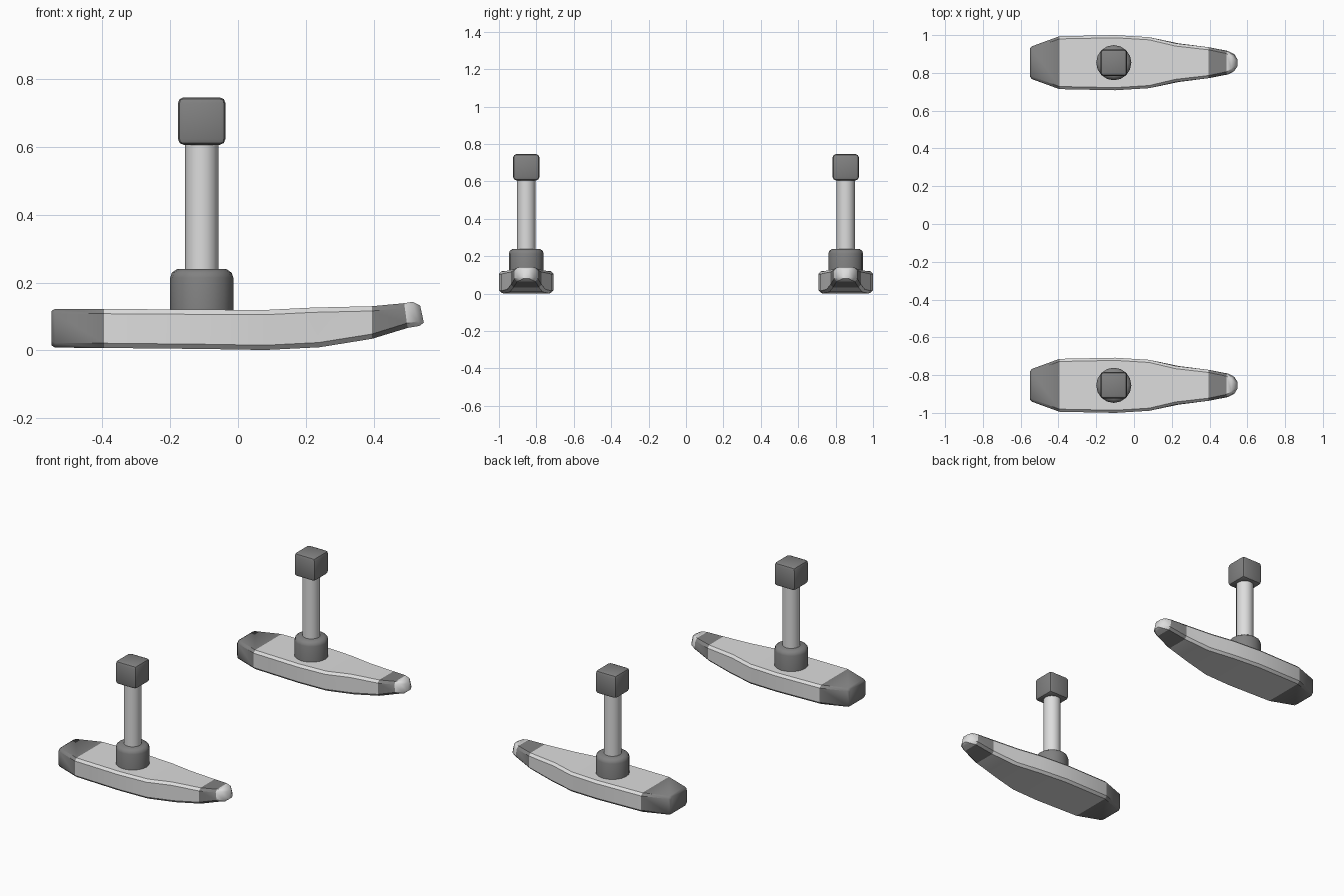
import bpy, bmesh, math

if "Cube" in bpy.data.objects:
    bpy.data.objects.remove(bpy.data.objects["Cube"])


def material(name, v):
    m = bpy.data.materials.new(name)
    m.diffuse_color = (v, v, v, 1)
    m.use_nodes = True
    m.node_tree.nodes["Principled BSDF"].inputs["Base Color"].default_value = m.diffuse_color
    return m


LIGHT = material("light grey", 0.72)
DARK = material("dark grey", 0.22)
PX = -0.107  # strut position along the float


def finish(bm, name, mats, angle=40):
    bmesh.ops.recalc_face_normals(bm, faces=bm.faces)
    me = bpy.data.meshes.new(name)
    bm.to_mesh(me)
    bm.free()
    for m in mats:
        me.materials.append(m)
    ob = bpy.data.objects.new(name, me)
    bpy.context.collection.objects.link(ob)
    bpy.ops.object.select_all(action='DESELECT')
    ob.select_set(True)
    bpy.context.view_layer.objects.active = ob
    bpy.ops.object.shade_smooth_by_angle(angle=math.radians(angle))
    return ob


# float hull stations: x of bottom, x of top, half width, bottom z, top z
STATIONS = [
    (-0.55, -0.55, 0.076, 0.015, 0.116),
    (-0.54, -0.54, 0.087, 0.008, 0.122),
    (-0.395, -0.395, 0.140, 0.007, 0.122),
    (-0.10, -0.10, 0.146, 0.004, 0.120),
    (0.08, 0.08, 0.135, 0.001, 0.119),
    (0.24, 0.22, 0.102, 0.009, 0.126),
    (0.395, 0.395, 0.082, 0.034, 0.130),
    (0.50, 0.49, 0.062, 0.066, 0.139),
    (0.535, 0.515, 0.045, 0.072, 0.143),
    (0.548, 0.537, 0.020, 0.082, 0.132),
]


def hull(name, y):
    bm = bmesh.new()
    rings = []
    for xb, xt, w, b, t in STATIONS:
        c = min(0.014, w * 0.3)
        pts = [(w - c, b), (w, b + c), (w, t - c), (w - c, t),
               (c - w, t), (-w, t - c), (-w, b + c), (c - w, b)]
        rings.append([bm.verts.new((xb + (xt - xb) * (z - b) / (t - b), y + p, z))
                      for p, z in pts])
    for r, s in zip(rings, rings[1:]):
        for i in range(8):
            bm.faces.new((r[i], r[(i + 1) % 8], s[(i + 1) % 8], s[i]))
    bm.faces.new(rings[0])
    bm.faces.new(rings[-1])
    # dark bands at the stern and just behind the tip
    for f in bm.faces:
        x = f.calc_center_median().x
        f.material_index = int(x < -0.395 or 0.395 < x < 0.49)
    return finish(bm, name, [LIGHT, DARK])


def lathe(name, y, profile, n, mat):
    bm = bmesh.new()
    rings = [[bm.verts.new((PX + r * math.cos(2 * math.pi * i / n),
                            y + r * math.sin(2 * math.pi * i / n), z))
              for i in range(n)] for r, z in profile]
    for r, s in zip(rings, rings[1:]):
        for i in range(n):
            bm.faces.new((r[i], r[(i + 1) % n], s[(i + 1) % n], s[i]))
    bm.faces.new(rings[0])
    bm.faces.new(rings[-1])
    return finish(bm, name, [mat])


def block(name, y, z, size, bevel):
    bm = bmesh.new()
    bmesh.ops.create_cube(bm, size=size)
    bmesh.ops.bevel(bm, geom=bm.edges[:], offset=bevel, segments=2,
                    profile=0.5, affect='EDGES')
    bmesh.ops.translate(bm, vec=(PX, y, z), verts=bm.verts)
    return finish(bm, name, [DARK])


for side, y in (("left", 0.854), ("right", -0.854)):
    hull(side + "_float", y)
    # collar, strut and mounting block
    lathe(side + "_collar", y,
          [(0.093, 0.10), (0.093, 0.214), (0.088, 0.229), (0.072, 0.24)], 16, DARK)
    lathe(side + "_strut", y, [(0.049, 0.22), (0.049, 0.62)], 16, LIGHT)
    block(side + "_mount_block", y, 0.676, 0.14, 0.017)
